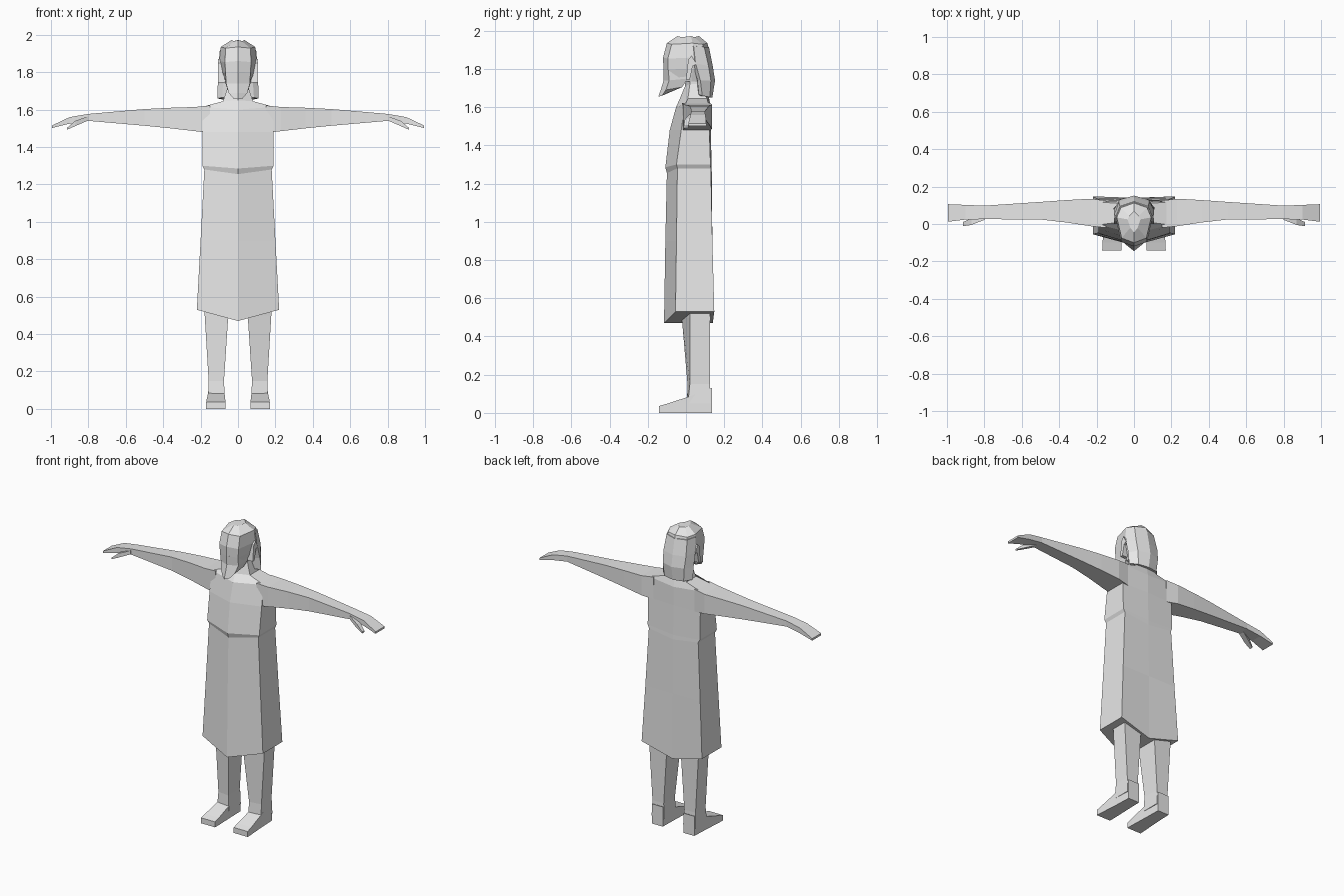
import bpy, bmesh

grey = bpy.data.materials.new("light_grey")
grey.diffuse_color = (0.8, 0.8, 0.8, 1)


def loft(name, rings):
    """Skin closed rings of equal length, cap both ends, keep flat faces."""
    bm = bmesh.new()
    vs = [[bm.verts.new(p) for p in r] for r in rings]
    n = len(vs[0])
    for a, b in zip(vs, vs[1:]):
        for i in range(n):
            j = (i + 1) % n
            bm.faces.new((a[i], a[j], b[j], b[i]))
    bm.faces.new(vs[0][::-1])
    bm.faces.new(vs[-1])
    bmesh.ops.recalc_face_normals(bm, faces=bm.faces[:])
    me = bpy.data.meshes.new(name)
    bm.to_mesh(me)
    bm.free()
    me.materials.append(grey)
    ob = bpy.data.objects.new(name, me)
    bpy.context.collection.objects.link(ob)
    return ob


def sym(half):
    """Complete a half ring running from front centre to back centre."""
    return half + [(-x, y, z) for x, y, z in half[-2:0:-1]]


def pair(name, rings):
    for side, s in (("right", 1), ("left", -1)):
        loft(side + "_" + name, [[(s * x, y, z) for x, y, z in r] for r in rings])


def box_x(x, y0, y1, z0, z1):
    return [(x, y0, z0), (x, y1, z0), (x, y1, z1), (x, y0, z1)]


# Robe and neck: half width, front centre, front corner, back corner,
# back centre, corner height, centre height
robe = [
    (0.22, -0.115, -0.055, 0.148, 0.14, 0.53, 0.47),
    (0.20, -0.108, -0.05, 0.138, 0.138, 0.90, 0.90),
    (0.18, -0.10, -0.045, 0.13, 0.135, 1.28, 1.255),
    (0.19, -0.108, -0.05, 0.128, 0.134, 1.30, 1.285),
    (0.19, -0.085, -0.025, 0.122, 0.13, 1.48, 1.48),
    (0.19, -0.052, -0.005, 0.118, 0.13, 1.615, 1.60),
    (0.08, -0.03, 0.01, 0.11, 0.12, 1.645, 1.65),
    (0.055, -0.005, 0.02, 0.08, 0.09, 1.72, 1.71),
    (0.055, -0.005, 0.02, 0.08, 0.09, 1.78, 1.78),
]
loft("robe", [sym([(0, fc, zm), (w, f, z), (w, b, z), (0, bc, zm)])
              for w, fc, f, b, bc, z, zm in robe])

# Arms with tapering hands
pair("arm", [box_x(*a) for a in (
    (0.15, -0.02, 0.125, 1.475, 1.622),
    (0.23, -0.012, 0.135, 1.485, 1.614),
    (0.36, 0.008, 0.128, 1.50, 1.61),
    (0.50, 0.024, 0.118, 1.514, 1.603),
    (0.65, 0.025, 0.108, 1.527, 1.59),
    (0.80, 0.026, 0.098, 1.54, 1.577),
    (0.90, 0.024, 0.102, 1.525, 1.56),
    (0.995, 0.012, 0.106, 1.502, 1.515))])
pair("thumb", [box_x(*a) for a in (
    (0.80, 0.022, 0.06, 1.542, 1.565),
    (0.87, -0.005, 0.03, 1.512, 1.54),
    (0.915, -0.012, 0.01, 1.492, 1.502))])

# Legs: inner x, outer x, inner front y, outer front y, back y, height
legs = [(0.045, 0.185, -0.03, 0.02, 0.125, 0.62),
        (0.052, 0.178, -0.022, 0.02, 0.127, 0.50),
        (0.075, 0.157, 0.008, 0.02, 0.125, 0.15),
        (0.07, 0.16, 0.005, 0.01, 0.13, 0.05)]
pair("leg", [[(i, fi, z), (o, fo, z), (o, b, z), (i, b, z)]
             for i, o, fi, fo, b, z in legs])

# Feet, lofted from heel to toe
pair("foot", [[(i, y, 0), (o, y, 0), (o, y, z), (i, y, z)]
              for i, o, y, z in ((0.075, 0.155, 0.135, 0.13), (0.072, 0.16, 0.015, 0.085),
                                 (0.068, 0.168, -0.10, 0.048), (0.068, 0.17, -0.142, 0.036))])

# Head: front half width, front y, side width, side y, back width, back y, height
head = [
    (0.055, -0.108, 0.06, 0.03, 0.06, 0.11, 1.735),
    (0.066, -0.118, 0.088, 0.035, 0.075, 0.135, 1.80),
    (0.07, -0.12, 0.10, 0.04, 0.08, 0.13, 1.86),
    (0.066, -0.10, 0.092, 0.035, 0.07, 0.112, 1.935),
    (0.02, -0.045, 0.035, 0.025, 0.025, 0.068, 1.972)]
loft("head", [sym([(0, f, z), (fw, f + 0.025, z - 0.006), (sw, s, z),
                   (bw, b - 0.025, z - 0.006), (0, b, z)])
              for fw, f, sw, s, bw, b, z in head])

# Beard, jutting forward to a low tip
loft("beard", [
    sym([(0, -0.119, 1.80), (0.066, -0.093, 1.795), (0.075, 0.01, 1.79), (0, 0.01, 1.79)]),
    sym([(0, -0.117, 1.74), (0.064, -0.088, 1.74), (0.07, 0.01, 1.75), (0, 0.01, 1.75)]),
    sym([(0, -0.132, 1.69), (0.05, -0.105, 1.69), (0.055, -0.02, 1.705), (0, -0.02, 1.705)]),
    sym([(0, -0.145, 1.655), (0.025, -0.125, 1.66), (0.03, -0.09, 1.677), (0, -0.09, 1.677)])])

# Hair falling behind the ears
loft("back_hair", [
    sym([(0, 0.06, 1.655), (0.085, 0.068, 1.665), (0.11, 0.085, 1.66), (0.07, 0.125, 1.652), (0, 0.138, 1.65)]),
    sym([(0, 0.055, 1.74), (0.08, 0.06, 1.74), (0.108, 0.075, 1.74), (0.078, 0.13, 1.74), (0, 0.152, 1.74)]),
    sym([(0, 0.04, 1.82), (0.08, 0.035, 1.83), (0.105, 0.05, 1.83), (0.082, 0.118, 1.815), (0, 0.14, 1.815)]),
    sym([(0, 0.02, 1.91), (0.07, 0.02, 1.92), (0.097, 0.04, 1.92), (0.075, 0.095, 1.915), (0, 0.12, 1.915)])])

# Ears
ear = [(0.0, 1.745), (0.02, 1.745), (0.035, 1.815), (0.055, 1.825), (0.03, 1.87), (0.012, 1.85)]
pair("ear", [[(x, y, z) for y, z in ear] for x in (0.07, 0.107)])
